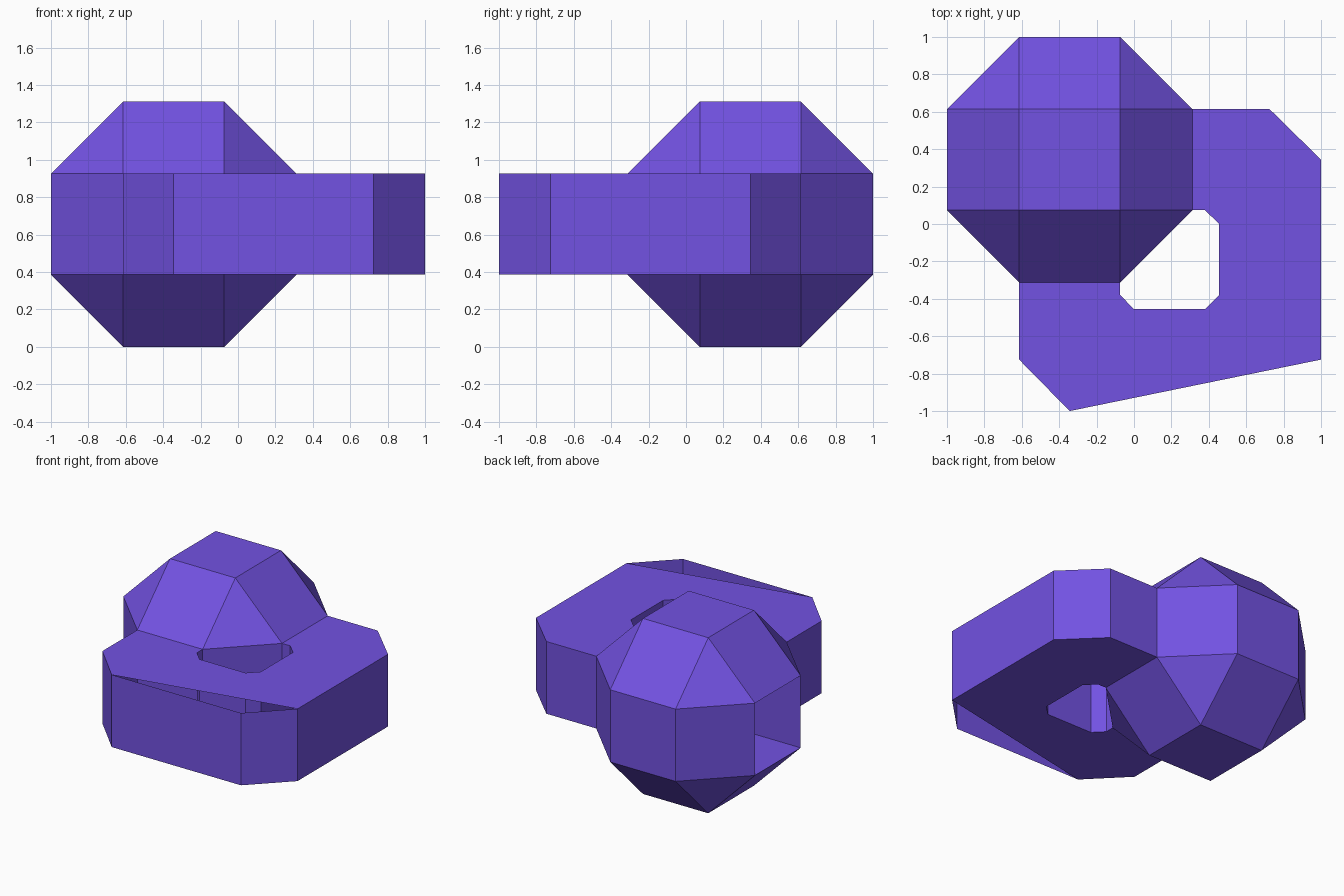
import bpy, bmesh
from mathutils import Vector

if "Cube" in bpy.data.objects:
    bpy.data.objects.remove(bpy.data.objects["Cube"])

purple = bpy.data.materials.new("purple")
purple.diffuse_color = (0.17, 0.085, 0.76, 1)
purple.use_nodes = True
purple.node_tree.nodes["Principled BSDF"].inputs["Base Color"].default_value = purple.diffuse_color


def finish(bm, name):
    mesh = bpy.data.meshes.new(name)
    bm.to_mesh(mesh)
    bm.free()
    mesh.materials.append(purple)
    obj = bpy.data.objects.new(name, mesh)
    bpy.context.collection.objects.link(obj)


# Faceted ball: hull of three crossed boxes, 26 flat faces
SMALL, BIG = 0.27, 0.656
center = Vector((-0.344, 0.344, BIG))
bm = bmesh.new()
for axis in range(3):
    for sx in (-1, 1):
        for sy in (-1, 1):
            for sz in (-1, 1):
                p = Vector((sx, sy, sz)) * SMALL
                p[axis] *= BIG / SMALL
                bm.verts.new(p + center)
bmesh.ops.convex_hull(bm, input=bm.verts[:])
bmesh.ops.dissolve_limit(bm, angle_limit=0.02, verts=bm.verts[:], edges=bm.edges[:])
bmesh.ops.recalc_face_normals(bm, faces=bm.faces[:])
# The left square is open and leads into the tube
left = [f for f in bm.faces if f.normal.x < -0.99]
bmesh.ops.delete(bm, geom=left, context='FACES_ONLY')
finish(bm, "faceted_ball")

# Square tube loop: runs from the open left square, through the ball, round to its front
outer = [(-1, 0.614), (0.725, 0.614), (1, 0.344), (1, -0.725),
         (0.725, -1), (-0.344, -1), (-0.614, -0.725), (-0.614, -0.312)]
inner = [(-1, 0.074), (0.38, 0.074), (0.455, 0), (0.455, -0.38),
         (0.38, -0.455), (0, -0.455), (-0.074, -0.38), (-0.074, -0.312)]
loop = outer + inner[::-1]
bm = bmesh.new()
low, high = [[bm.verts.new((x, y, center.z + s * SMALL)) for x, y in loop] for s in (-1, 1)]
n = len(loop)
for i in range(n):
    j = (i + 1) % n
    if i not in (7, n - 1):  # both tube ends stay open
        bm.faces.new((low[j], low[i], high[i], high[j]))
# Caps leave an open wedge at the front right corner
bm.faces.new([v for i, v in enumerate(high) if i != 4][::-1])
bm.faces.new([v for i, v in enumerate(low) if i != 4])
finish(bm, "square_loop")
